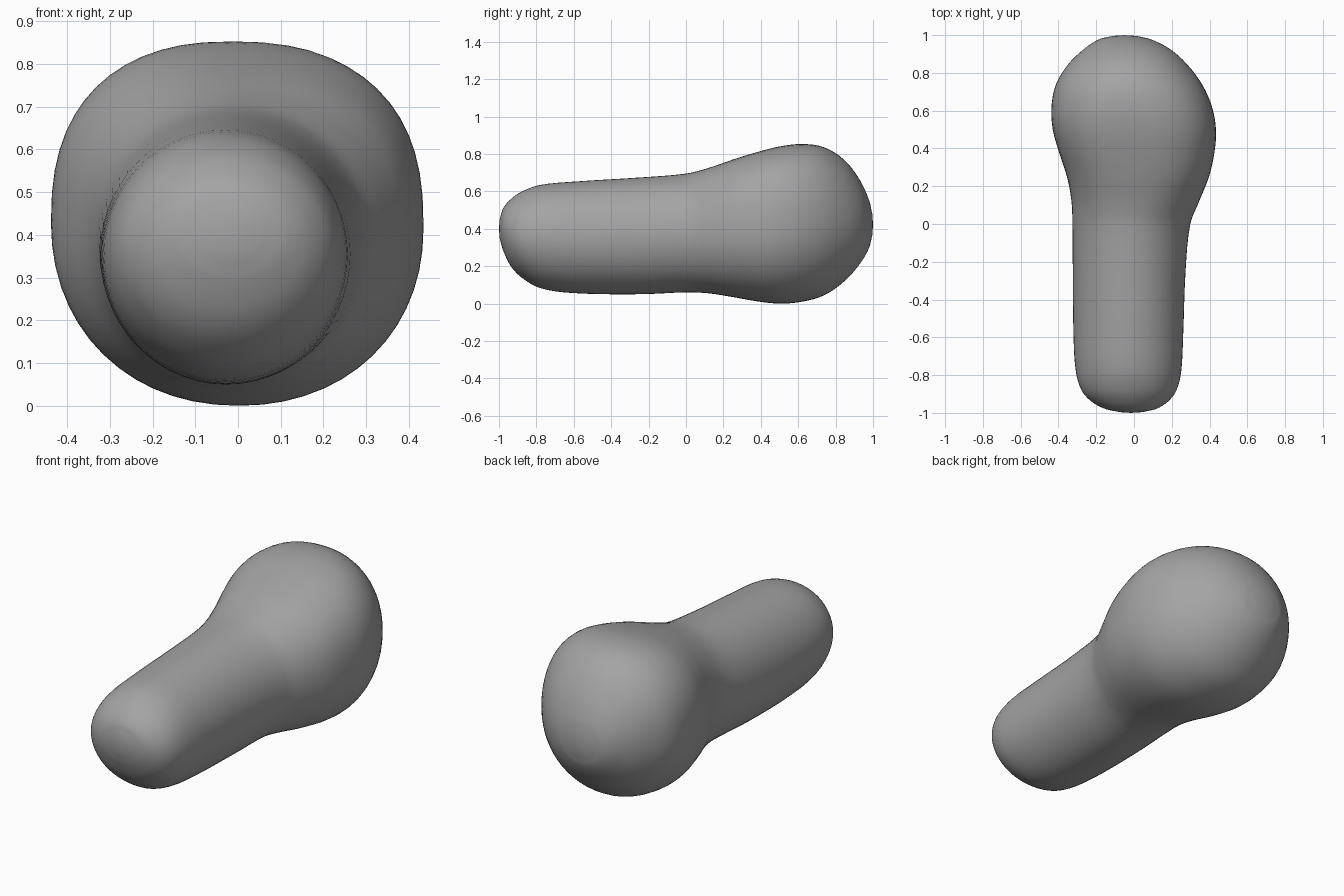
import bpy, bmesh, math

if "Cube" in bpy.data.objects:
    bpy.data.objects.remove(bpy.data.objects["Cube"])

# Stations along the body: y, left x, right x, bottom z, top z, upper squareness
STATIONS = [
    (-0.996, -0.075, 0.045, 0.35, 0.45, 2.0),
    (-0.98, -0.15, 0.115, 0.29, 0.505, 2.0),
    (-0.94, -0.225, 0.18, 0.205, 0.555, 2.0),
    (-0.88, -0.278, 0.225, 0.14, 0.598, 2.0),
    (-0.78, -0.308, 0.25, 0.083, 0.634, 2.0),
    (-0.60, -0.32, 0.26, 0.056, 0.652, 2.0),
    (-0.25, -0.324, 0.273, 0.05, 0.674, 2.0),
    (0.0, -0.326, 0.298, 0.06, 0.695, 2.05),
    (0.12, -0.331, 0.345, 0.055, 0.725, 2.2),
    (0.25, -0.355, 0.397, 0.035, 0.77, 2.4),
    (0.38, -0.397, 0.426, 0.012, 0.81, 2.5),
    (0.50, -0.43, 0.434, 0.0, 0.84, 2.5),
    (0.62, -0.437, 0.413, 0.01, 0.853, 2.4),
    (0.74, -0.413, 0.36, 0.045, 0.835, 2.25),
    (0.85, -0.345, 0.277, 0.122, 0.765, 2.1),
    (0.93, -0.26, 0.185, 0.213, 0.66, 2.05),
    (0.98, -0.18, 0.083, 0.3, 0.55, 2.0),
    (0.996, -0.11, 0.01, 0.365, 0.48, 2.0),
]
SIDES, STEPS = 56, 4


def spline(a, b, c, d, t):
    """Non-uniform smooth interpolation between stations b and c."""
    h = c[0] - b[0]
    out = [b[0] + h * t]
    for i in range(1, len(b)):
        m0 = (c[i] - a[i]) / (c[0] - a[0]) * h
        m1 = (d[i] - b[i]) / (d[0] - b[0]) * h
        out.append((2*t**3 - 3*t*t + 1) * b[i] + (t**3 - 2*t*t + t) * m0
                   + (3*t*t - 2*t**3) * c[i] + (t**3 - t*t) * m1)
    return out


def power(v, n):
    return math.copysign(abs(v) ** (2 / n), v)


def add_ring(bm, st):
    y, x0, x1, z0, z1, top = st
    low = 2 + (top - 2) * 0.25
    ring = []
    for k in range(SIDES):
        a = 2 * math.pi * k / SIDES
        n = top if math.sin(a) > 0 else low
        ring.append(bm.verts.new(((x0 + x1) / 2 + (x1 - x0) / 2 * power(math.cos(a), n), y,
                                  (z0 + z1) / 2 + (z1 - z0) / 2 * power(math.sin(a), n))))
    return ring


# Densify the stations
sections = []
last = len(STATIONS) - 1
for i in range(last):
    for s in range(STEPS):
        sections.append(spline(STATIONS[max(i - 1, 0)], STATIONS[i], STATIONS[i + 1],
                               STATIONS[min(i + 2, last)], s / STEPS))
sections.append(STATIONS[-1])

# Skin of handle and rounded head
bm = bmesh.new()
rings = [add_ring(bm, s) for s in sections]
for r, q in zip(rings, rings[1:]):
    for k in range(SIDES):
        j = (k + 1) % SIDES
        bm.faces.new((r[k], r[j], q[j], q[k]))

# Rounded tips
for ring, tip in ((rings[0], (-0.015, -1.0, 0.40)), (rings[-1], (-0.05, 1.0, 0.423))):
    v = bm.verts.new(tip)
    for k in range(SIDES):
        bm.faces.new((ring[k], ring[(k + 1) % SIDES], v))

bmesh.ops.recalc_face_normals(bm, faces=bm.faces[:])
for f in bm.faces:
    f.smooth = True
mesh = bpy.data.meshes.new("club_body")
bm.to_mesh(mesh)
bm.free()

# Dark grey surface
grey = bpy.data.materials.new("dark_grey")
grey.diffuse_color = (0.37, 0.37, 0.37, 1)
grey.use_nodes = True
grey.node_tree.nodes["Principled BSDF"].inputs["Base Color"].default_value = grey.diffuse_color
mesh.materials.append(grey)
body = bpy.data.objects.new("club_body", mesh)
bpy.context.collection.objects.link(body)
